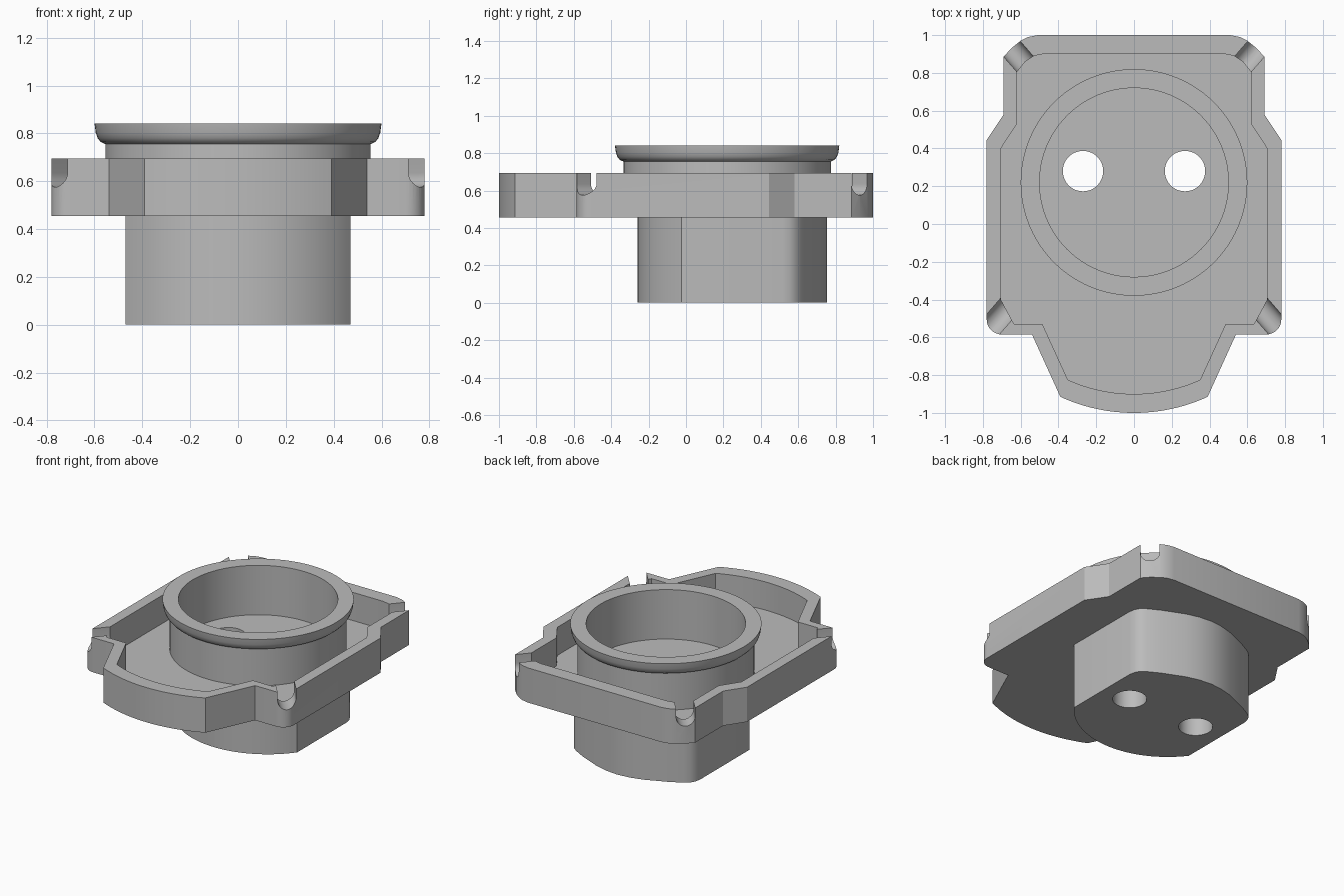
import bpy, bmesh, math
from mathutils import Vector

cube = bpy.data.objects.get("Cube")
if cube:
    bpy.data.objects.remove(cube, do_unlink=True)

grey = bpy.data.materials.new("plain_grey")
grey.use_nodes = True
colour = (0.5, 0.5, 0.5, 1)
grey.diffuse_color = colour
grey.node_tree.nodes["Principled BSDF"].inputs["Base Color"].default_value = colour


def add_object(name, bm):
    bmesh.ops.recalc_face_normals(bm, faces=bm.faces)
    mesh = bpy.data.meshes.new(name)
    bm.to_mesh(mesh)
    bm.free()
    obj = bpy.data.objects.new(name, mesh)
    mesh.materials.append(grey)
    bpy.context.collection.objects.link(obj)
    return obj


def prism(name, outline, z0, z1):
    bm = bmesh.new()
    base = bm.faces.new([bm.verts.new((x, y, z0)) for x, y in outline])
    top = bmesh.ops.extrude_face_region(bm, geom=[base])
    verts = [v for v in top["geom"] if isinstance(v, bmesh.types.BMVert)]
    bmesh.ops.translate(bm, vec=(0, 0, z1 - z0), verts=verts)
    return add_object(name, bm)


def mirrored(half):
    # half runs from the back to the front on the +x side
    return half + [(-x, y) for x, y in reversed(half) if x > 0]


def arc(cx, cy, r, a0, a1, n):
    angles = [math.radians(a0 + (a1 - a0) * i / n) for i in range(n + 1)]
    return [(cx + r * math.cos(a), cy + r * math.sin(a)) for a in angles]


def bow(x, y_end, y_mid, n):
    # shallow circular arc from (x, y_end) to (0, y_mid), y_mid being lower
    drop = y_end - y_mid
    r = (x * x + drop * drop) / (2 * drop)
    return arc(0, y_mid + r, r, math.degrees(math.asin(x / r)) - 90, -90, n)


def cut(obj, cutter, remove=True):
    mod = obj.modifiers.new("cut", "BOOLEAN")
    mod.operation = "DIFFERENCE"
    mod.solver = "EXACT"
    mod.object = cutter
    bpy.context.view_layer.objects.active = obj
    bpy.ops.object.modifier_apply(modifier=mod.name)
    if remove:
        bpy.data.objects.remove(cutter, do_unlink=True)


def smooth(obj, degrees):
    bpy.ops.object.select_all(action="DESELECT")
    obj.select_set(True)
    bpy.context.view_layer.objects.active = obj
    bpy.ops.object.shade_smooth_by_angle(angle=math.radians(degrees))


BASE, FLOOR, RIM = 0.455, 0.50, 0.695

# Tray with a raised wall around a hollow floor
outer = mirrored([(0.51, 1), (0.56, 0.99), (0.60, 0.97), (0.65, 0.93), (0.69, 0.885),
                  (0.69, 0.58), (0.78, 0.445)]
                 + arc(0.70, -0.505, 0.08, 0, -90, 8)
                 + [(0.54, -0.585)] + bow(0.39, -0.915, -1, 12))
inner = mirrored([(0.48, 0.9), (0.53, 0.89), (0.575, 0.86), (0.62, 0.805),
                  (0.62, 0.53), (0.705, 0.4), (0.705, -0.4), (0.635, -0.53),
                  (0.485, -0.53)] + bow(0.35, -0.825, -0.9, 12))
tray = prism("tray", outer, BASE, RIM)
cut(tray, prism("hollow", inner, FLOOR, RIM + 0.1))

# Round-bottomed cable notches through the four corners
notch = [(-0.06, 0.2)] + arc(0, 0, 0.06, 180, 360, 16) + [(0.06, 0.2)]
for side in (1, -1):
    for x, y, turn in ((0.61, 0.885, 49), (0.715, -0.495, -49)):
        groove = prism("groove", notch, -0.13, 0.13)
        direction = Vector((side * math.cos(math.radians(turn)),
                            math.sin(math.radians(turn)), 0))
        up = Vector((0, 0, 1))
        across = up.cross(direction)
        for v in groove.data.vertices:
            v.co = (Vector((side * x, y, 0.635)) + across * v.co.x
                    + up * v.co.y + direction * v.co.z)
        cut(tray, groove)

# Lower body with bowed front and back
body = prism("lower_body", mirrored(
    [(0, 0.755), (0.09, 0.746), (0.18, 0.722), (0.33, 0.658), (0.41, 0.615),
     (0.445, 0.588), (0.463, 0.555), (0.47, 0.515)]
    + bow(0.47, -0.025, -0.26, 16)), 0, 0.48)

# Two holes straight through body and floor
for x in (-0.27, 0.27):
    hole = prism("hole", arc(x, 0.28, 0.107, 0, 352.5, 47), -0.1, 0.6)
    cut(body, hole, remove=False)
    cut(tray, hole)

# Round collar with a flared lip
profile = [(0.5, 0.48), (0.555, 0.48), (0.555, 0.755), (0.574, 0.764),
           (0.587, 0.78), (0.595, 0.803), (0.6, 0.842), (0.5, 0.842)]
bm = bmesh.new()
steps = 96
rings = []
for i in range(steps):
    a = 2 * math.pi * i / steps
    rings.append([bm.verts.new((r * math.cos(a), 0.22 + r * math.sin(a), z))
                  for r, z in profile])
for i, ring in enumerate(rings):
    after = rings[(i + 1) % steps]
    for j in range(len(profile)):
        k = (j + 1) % len(profile)
        bm.faces.new((ring[j], after[j], after[k], ring[k]))
collar = add_object("collar", bm)

for obj in (tray, body, collar):
    smooth(obj, 26)
